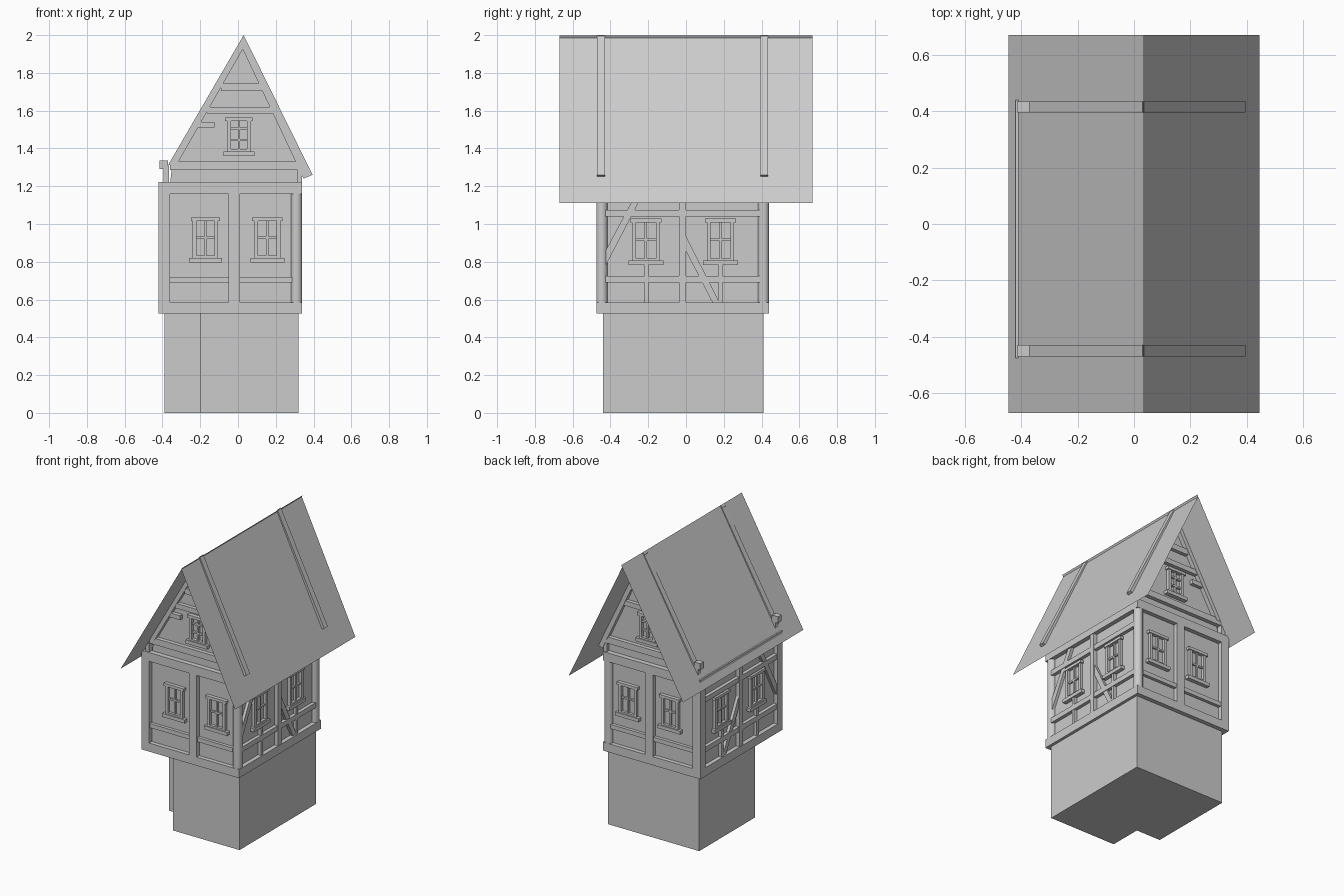
import bpy, bmesh, math

if "Cube" in bpy.data.objects:
    bpy.data.objects.remove(bpy.data.objects["Cube"])

stone = bpy.data.materials.new("plain grey")
stone.diffuse_color = (0.6, 0.6, 0.6, 1)
stone.use_nodes = True
stone.node_tree.nodes["Principled BSDF"].inputs["Base Color"].default_value = stone.diffuse_color

# wall mappings: (u along wall, z, d outward from the plaster plane) -> xyz
WALLS = {
    "front": lambda u, z, d: (u, -0.445 - d, z),
    "back":  lambda u, z, d: (u, 0.41 + d, z),
    "right": lambda u, z, d: (0.31 + d, u, z),
    "left":  lambda u, z, d: (-0.39 - d, u, z),
}


def finish(name, bm):
    bmesh.ops.recalc_face_normals(bm, faces=bm.faces)
    me = bpy.data.meshes.new(name)
    bm.to_mesh(me)
    bm.free()
    me.materials.append(stone)
    ob = bpy.data.objects.new(name, me)
    bpy.context.collection.objects.link(ob)
    return ob


def prism(bm, pts, d0, d1, put):
    """Extrude a (u, z) outline between two depths."""
    a = [bm.verts.new(put(u, z, d0)) for u, z in pts]
    b = [bm.verts.new(put(u, z, d1)) for u, z in pts]
    bm.faces.new(a)
    bm.faces.new(b)
    for i in range(len(a)):
        j = (i + 1) % len(a)
        bm.faces.new((a[i], a[j], b[j], b[i]))


def rect(u0, u1, z0, z1):
    return [(u0, z0), (u1, z0), (u1, z1), (u0, z1)]


def build(name, wall, shapes):
    bm = bmesh.new()
    for pts, d0, d1 in shapes:
        prism(bm, pts, d0, d1, WALLS[wall])
    return finish(name, bm)


def window(u0, u1, z0, z1, rows, base=0.0):
    """Casing, header, sill and glazing bars as raised pieces."""
    t, m, mid = 0.02, 0.006, (u0 + u1) / 2
    f, e = base + 0.02, base - 0.01
    out = [(rect(u0, u0 + t, z0, z1), e, f), (rect(u1 - t, u1, z0, z1), e, f),
           (rect(u0 - 0.01, u1 + 0.01, z1 - t, z1), e, f + 0.005),
           (rect(u0 - 0.02, u1 + 0.02, z0 - 0.024, z0), e, f + 0.008),
           (rect(u0, u1, z0, z0 + 0.012), e, f),
           (rect(mid - m, mid + m, z0, z1), e, f - 0.006)]
    for r in range(1, rows):
        z = z0 + (z1 - z0) * r / rows
        out.append((rect(u0, u1, z - m, z + m), e, f - 0.008))
    return out


flat = lambda x, y, z: (x, y, z)
E, F = -0.01, 0.03      # back and front depth of the wall timbers

# ground floor with a recessed front left corner
bm = bmesh.new()
prism(bm, [(-0.2, -0.44), (0.32, -0.44), (0.32, 0.41), (-0.39, 0.41), (-0.39, -0.21), (-0.2, -0.21)],
      0, 0.53, flat)
finish("ground_floor", bm)

# plaster core of the upper floor
bm = bmesh.new()
prism(bm, rect(-0.39, 0.31, -0.445, 0.41), 0.525, 1.22, flat)
finish("upper_floor_plaster", bm)

# attic infill behind both gables
bm = bmesh.new()
prism(bm, [(-0.36, 1.21), (0.325, 1.21), (0.325, 1.30), (0.028, 1.95), (-0.35, 1.30)], -0.44, 0.405,
      lambda u, z, d: (u, d, z))
finish("attic_infill", bm)

G0, G1 = -0.015, 0.025   # depth of the gable timbers
for wall in ("front", "back"):
    # upper floor timbers
    build(wall + "_timbers", wall, [
        (rect(-0.42, 0.34, 0.525, 0.585), E, F),
        (rect(-0.42, 0.34, 1.16, 1.222), E, F),
        (rect(-0.42, -0.36, 0.585, 1.16), E, F),
        (rect(-0.05, 0.01, 0.585, 1.16), E, F),
        (rect(-0.36, -0.05, 0.69, 0.72), E, 0.022),
        (rect(0.01, 0.285, 0.69, 0.72), E, 0.022),
    ])
    # upper floor windows
    build(wall + "_windows", wall,
          window(-0.24, -0.105, 0.82, 1.035, 2) + window(0.085, 0.225, 0.82, 1.035, 2))
    # gable rafters, rails and stubs
    build(wall + "_gable_timbers", wall, [
        ([(0.02, 1.985), (0.03, 2.0), (0.395, 1.26), (0.347, 1.24), (0.025, 1.925)], G0, G1),
        ([(0.03, 2.0), (-0.37, 1.312), (-0.325, 1.312), (0.025, 1.925)], G0, G1),
        (rect(-0.36, 0.33, 1.285, 1.33), G0, G1 - 0.002),
        (rect(-0.415, -0.37, 1.29, 1.335), G0, G1),
        (rect(-0.395, -0.365, 1.22, 1.31), G0, G1 - 0.004),
        (rect(0.315, 0.34, 1.22, 1.31), G0, G1 - 0.004),
        (rect(-0.165, 0.195, 1.585, 1.62), G0, G1 - 0.004),
        (rect(-0.09, 0.13, 1.705, 1.745), G0, G1 - 0.004),
        (rect(-0.22, -0.125, 1.51, 1.54), G0, G1 - 0.004),
    ])
    # gable window
    build(wall + "_gable_window", wall, window(-0.058, 0.068, 1.385, 1.565, 3, -0.002))

for wall in ("right", "left"):
    # side wall timbers with braces
    u0, u1 = (-0.445, 0.41) if wall == "right" else (-0.475, 0.44)
    shapes = [
        (rect(-0.475, 0.44, 0.525, 0.585), E, F),
        (rect(-0.475, 0.44, 1.16, 1.222), E, F),
        (rect(u0, u1, 1.04, 1.075), E, 0.024),
        (rect(u0, u1, 0.69, 0.725), E, 0.024),
        (rect(-0.037, 0.0, 0.585, 1.16), E, F - 0.003),
        (rect(-0.22, -0.198, 0.585, 0.785), E, 0.022),
        (rect(0.172, 0.194, 0.585, 0.785), E, 0.022),
        ([(-0.425, 0.78), (-0.425, 0.86), (-0.26, 1.17), (-0.222, 1.17)], E, 0.02),
        ([(-0.002, 0.86), (-0.002, 0.94), (0.18, 0.58), (0.142, 0.58)], E, 0.02),
    ]
    if wall == "left":   # square corner posts
        shapes += [(rect(-0.475, -0.42, 0.585, 1.16), E, F), (rect(0.385, 0.44, 0.585, 1.16), E, F)]
    build(wall + "_timbers", wall, shapes)
    build(wall + "_windows", wall,
          window(-0.285, -0.14, 0.806, 1.028, 2) + window(0.11, 0.255, 0.806, 1.028, 2))

# round corner posts on the right side
for name, y in (("front", -0.445), ("back", 0.41)):
    bpy.ops.mesh.primitive_cylinder_add(vertices=24, radius=0.03, depth=0.6, location=(0.31, y, 0.87))
    post = bpy.context.object
    post.name = name + "_corner_post"
    post.data.materials.append(stone)
    bpy.ops.object.shade_smooth_by_angle(angle=math.radians(40))

# roof slopes, single thin sheets
for name, a, b in (("left_roof", (-0.445, 1.16), (0.035, 1.998)), ("right_roof", (0.028, 1.985), (0.445, 1.11))):
    bm = bmesh.new()
    bm.faces.new([bm.verts.new(p) for p in (
        (a[0], -0.67, a[1]), (b[0], -0.67, b[1]), (b[0], 0.67, b[1]), (a[0], 0.67, a[1]))])
    ob = finish(name, bm)
    if ob.data.polygons[0].normal.z < 0:
        ob.data.flip_normals()
